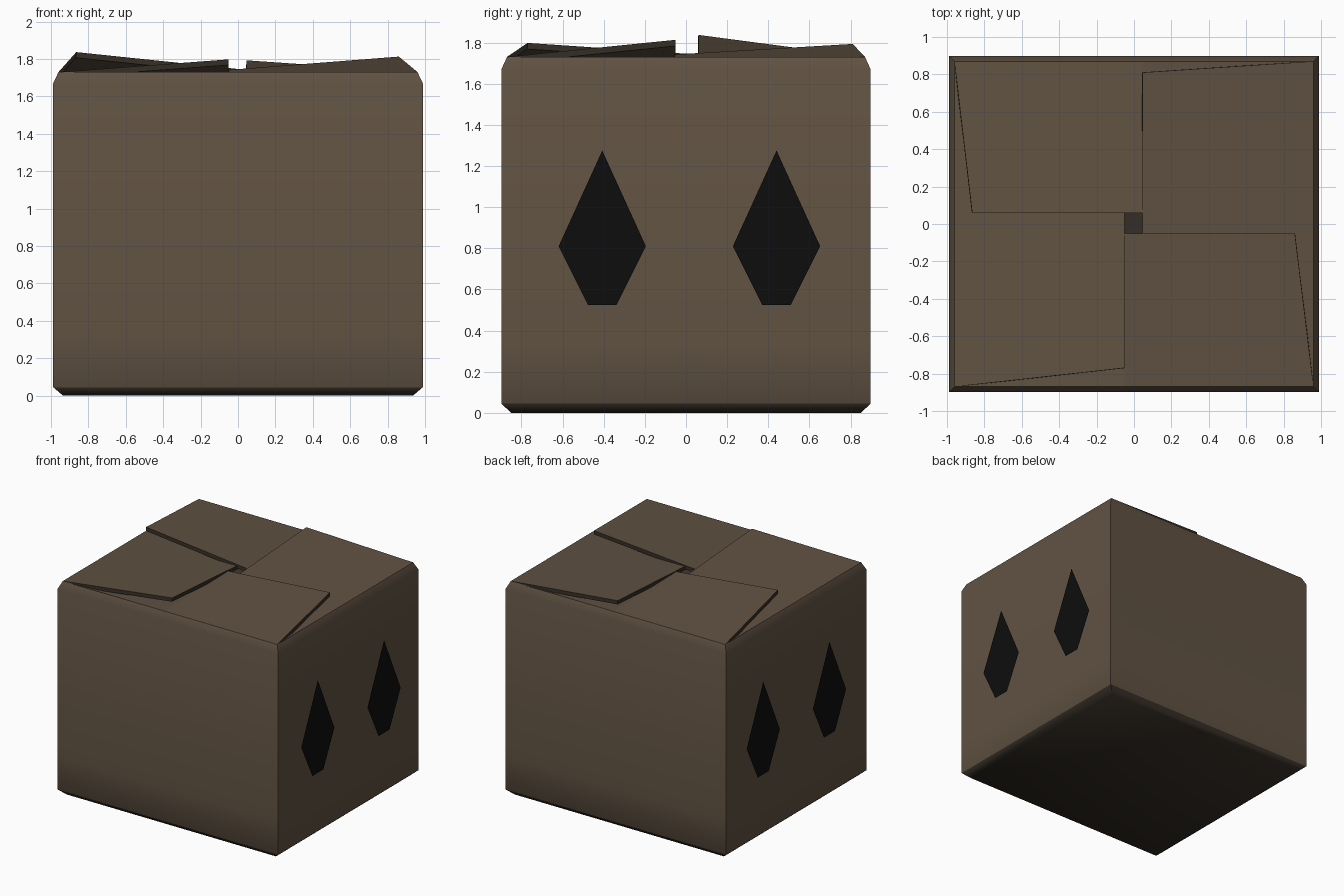
import bpy, bmesh, math
from mathutils import Vector, Matrix

if "Cube" in bpy.data.objects:
    bpy.data.objects.remove(bpy.data.objects["Cube"])


def material(name, color):
    m = bpy.data.materials.new(name)
    m.diffuse_color = (*color, 1)
    m.use_nodes = True
    m.node_tree.nodes["Principled BSDF"].inputs["Base Color"].default_value = m.diffuse_color
    return m


CARD = material("cardboard", (0.118, 0.084, 0.055))
DARK = material("shaded_cardboard", (0.035, 0.027, 0.019))
INK = material("black_ink", (0.004, 0.004, 0.004))


def make_object(name, bm, mats):
    mesh = bpy.data.meshes.new(name)
    bm.to_mesh(mesh)
    bm.free()
    for m in mats:
        mesh.materials.append(m)
    ob = bpy.data.objects.new(name, mesh)
    bpy.context.collection.objects.link(ob)
    return ob


# Box body: stacked rectangular rings with chamfered top and bottom rims
bm = bmesh.new()
rings = []
for x, y, z in [(.935, .85, 0), (.988, .897, .045), (.988, .897, .33),
                (.988, .897, 1.67), (.96, .87, 1.73)]:
    rings.append([bm.verts.new((sx * x, sy * y, z))
                  for sx, sy in [(-1, -1), (1, -1), (1, 1), (-1, 1)]])
for k, (lo, hi) in enumerate(zip(rings, rings[1:])):
    for i in range(4):
        j = (i + 1) % 4
        f = bm.faces.new((lo[i], lo[j], hi[j], hi[i]))
        f.material_index = 1 if k == 0 else 0
bm.faces.new(rings[0][::-1]).material_index = 1
body = make_object("box_body", bm, [CARD, DARK])
bpy.context.view_layer.objects.active = body
body.select_set(True)
bpy.ops.object.shade_smooth_by_angle(angle=math.radians(50))
body.select_set(False)


# Interleaved flaps: hinge along one rim, one free corner lifted, the other tucked
def flap(name, turn, half, rim, tip_u, mid_u, edge_v, lift):
    pts = [(-half, rim, 1.73), (mid_u, rim, 1.73), (half - .01, rim, 1.725),
           (half - .08, edge_v, 1.67), (mid_u, edge_v, 1.742), (tip_u, edge_v, lift)]
    rot = Matrix.Rotation(math.radians(turn), 3, 'Z')
    bm = bmesh.new()
    v = [bm.verts.new(rot @ Vector(p)) for p in pts]
    bm.faces.new((v[0], v[5], v[4], v[1]))
    bm.faces.new((v[1], v[4], v[3], v[2]))
    ob = make_object(name, bm, [CARD, DARK])
    mod = ob.modifiers.new("thickness", 'SOLIDIFY')
    mod.thickness = .03
    mod.offset = -1
    mod.material_offset_rim = 1


flap("back_flap", 0, .96, .87, -.865, .045, .06, 1.837)
flap("right_flap", -90, .87, .96, -.81, .055, .045, 1.793)
flap("front_flap", 180, .96, .87, -.86, .05, .052, 1.813)
flap("left_flap", 90, .87, .96, -.77, .055, .052, 1.798)

# Printed upward arrows, a pair on the left and right sides
OUTLINE = [(-.07, .525), (.07, .525), (.07, .81), (.212, .81),
           (0, 1.275), (-.212, .81), (-.07, .81)]
for side, sx in [("right", 1), ("left", -1)]:
    for pos, yc in [("front", -.407), ("back", .44)]:
        bm = bmesh.new()
        vs = [bm.verts.new((sx * 1.0, yc + y, z)) for y, z in OUTLINE]
        f = bm.faces.new(vs if sx > 0 else vs[::-1])
        bmesh.ops.triangulate(bm, faces=[f])
        make_object(f"{side}_{pos}_arrow", bm, [INK])
